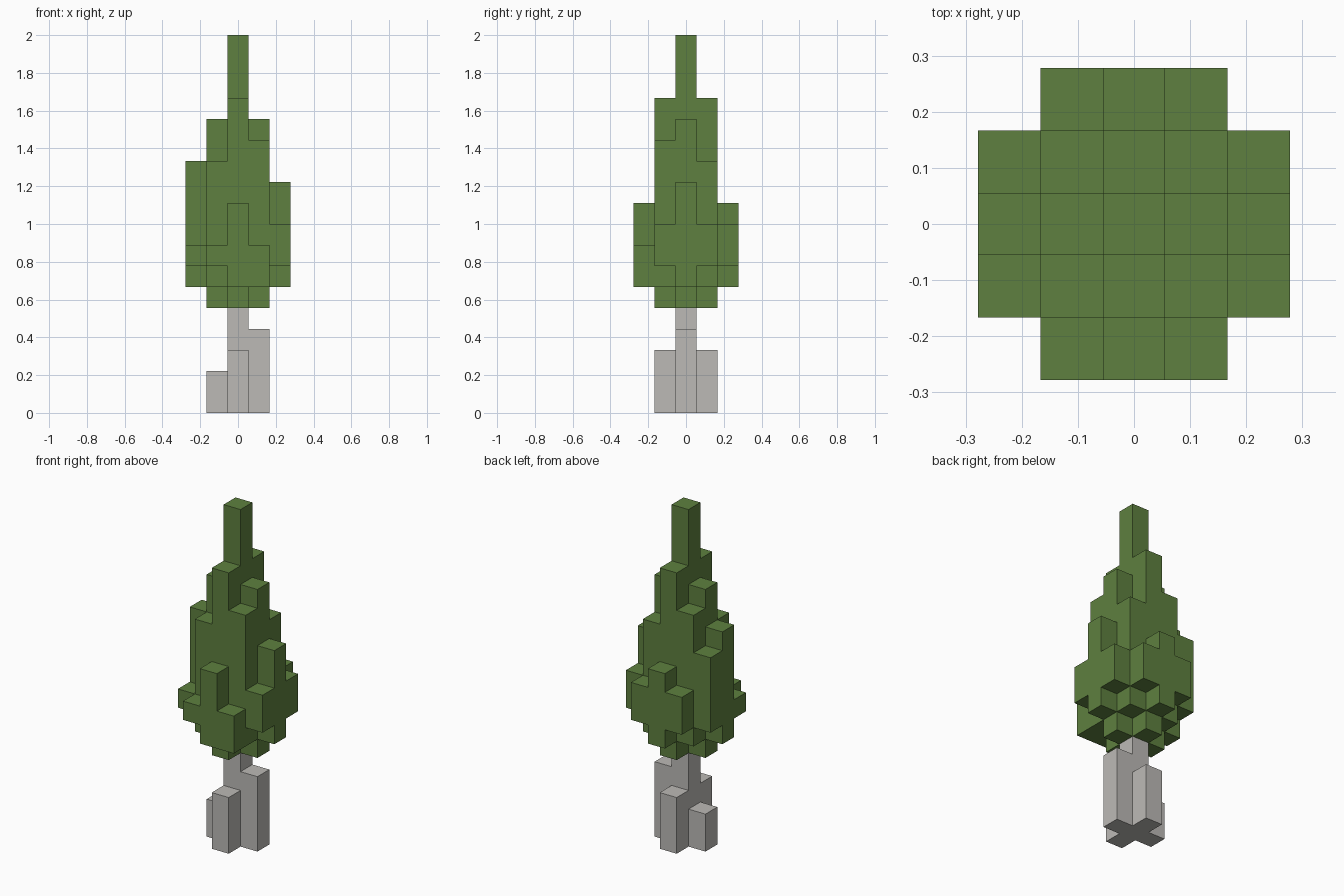
import bpy
import bmesh
from mathutils import Vector

UNIT = 1 / 9  # edge length of one block

old = bpy.data.objects.get("Cube")
if old:
    bpy.data.objects.remove(old, do_unlink=True)


def make_material(name, rgb):
    mat = bpy.data.materials.new(name)
    mat.use_nodes = True
    mat.diffuse_color = (*rgb, 1)
    mat.node_tree.nodes["Principled BSDF"].inputs["Base Color"].default_value = (*rgb, 1)
    return mat


def build_blocks(name, columns, mat):
    """Make the outer skin of block columns {(x, y): (bottom, top)}."""
    cells = {(x, y, z) for (x, y), (low, high) in columns.items()
             for z in range(low, high)}
    bm = bmesh.new()
    for cell in sorted(cells):
        centre = Vector((cell[0], cell[1], cell[2] + 0.5))
        for axis in range(3):
            for sign in (-1, 1):
                neighbour = list(cell)
                neighbour[axis] += sign
                if tuple(neighbour) in cells:
                    continue
                normal, u = Vector(), Vector()
                normal[axis] = sign
                u[(axis + 1) % 3] = 1
                v = normal.cross(u)
                corners = [normal - u - v, normal + u - v, normal + u + v, normal - u + v]
                bm.faces.new([bm.verts.new((centre + c / 2) * UNIT) for c in corners])
    # Weld the skin and merge flat areas
    bmesh.ops.remove_doubles(bm, verts=bm.verts, dist=UNIT / 100)
    bmesh.ops.dissolve_limit(bm, angle_limit=0.01, verts=bm.verts, edges=bm.edges)
    mesh = bpy.data.meshes.new(name)
    bm.to_mesh(mesh)
    bm.free()
    mesh.materials.append(mat)
    obj = bpy.data.objects.new(name, mesh)
    bpy.context.collection.objects.link(obj)
    return obj


bark = make_material("pale_bark", (0.503, 0.491, 0.468))
leaf = make_material("leaf_green", (0.112, 0.216, 0.050))

# Trunk: central post with four root buttresses
trunk = {(0, 0): (0, 6), (1, 0): (0, 4), (-1, 0): (0, 2),
         (0, -1): (0, 3), (0, 1): (0, 3)}
build_blocks("trunk", trunk, bark)

# Canopy: column tops, rows from back to front, zero where empty
tops = [
    (0, 9, 10, 9, 0),
    (11, 13, 15, 12, 9),
    (12, 14, 18, 14, 11),
    (8, 12, 15, 13, 9),
    (0, 8, 10, 8, 0),
]
canopy = {}
for row, heights in enumerate(tops):
    for col, top in enumerate(heights):
        x, y = col - 2, 2 - row
        if top:
            # Underside rises one block per step away from the trunk
            canopy[x, y] = (4 + abs(x) + abs(y), top)
canopy[0, 0] = (6, 18)   # rests on the trunk
canopy[1, -2] = (6, 8)   # one low-hanging corner
build_blocks("canopy", canopy, leaf)
